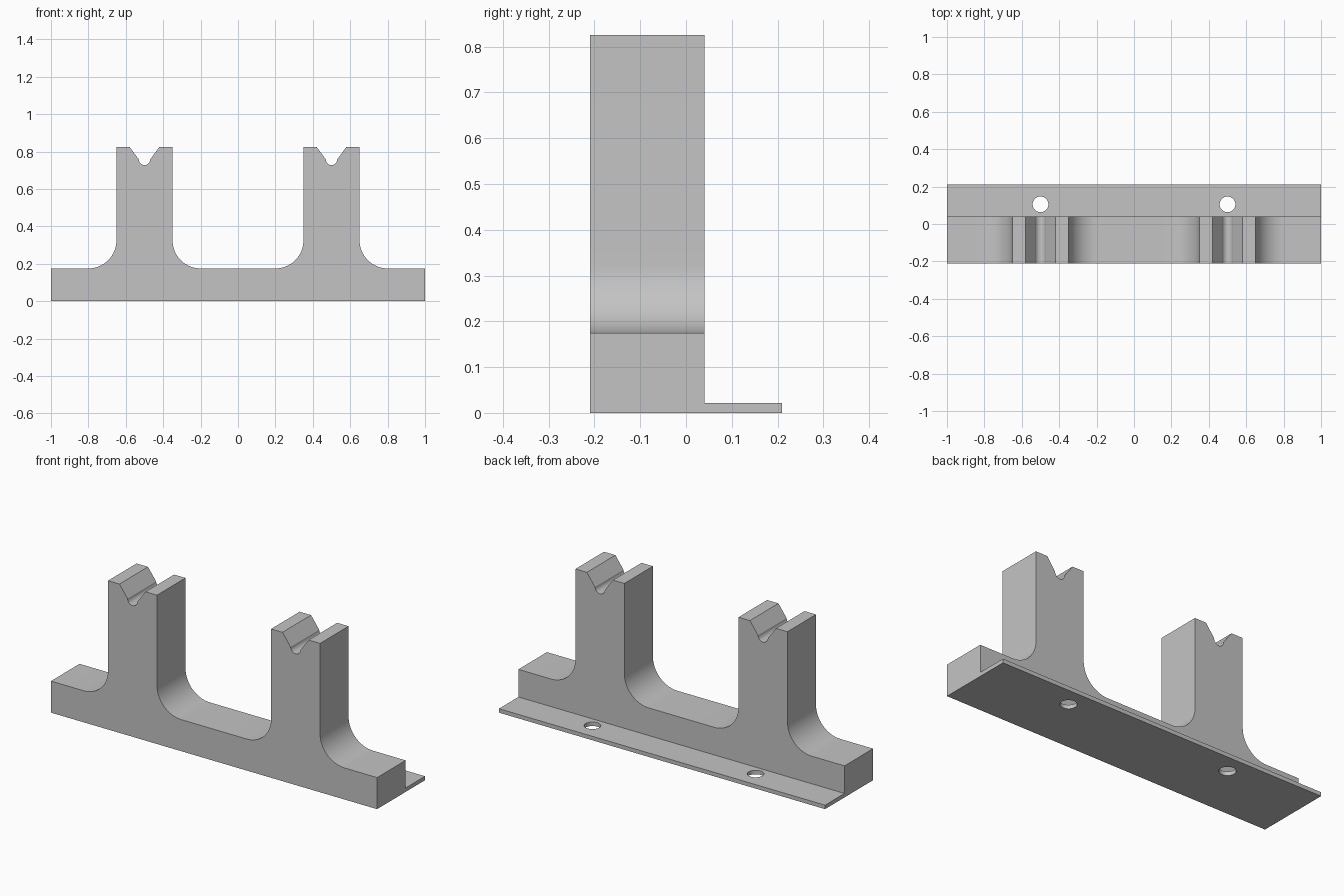
import bpy, bmesh
from math import sin, cos, pi

default = bpy.data.objects.get("Cube")
if default:
    bpy.data.objects.remove(default, do_unlink=True)

FRONT, STEP, BACK = -0.21, 0.04, 0.21
BASE_TOP, POST_TOP = 0.175, 0.825
POST_X, POST_HALF, FILLET = 0.5, 0.15, 0.15
GROOVE_HALF, GROOVE_R, GROOVE_Z = 0.08, 0.03, 0.757
FLANGE_TOP, HOLE_R, HOLE_Y = 0.022, 0.042, 0.105

grey = bpy.data.materials.new("plain grey")
grey.use_nodes = True
colour = (0.55, 0.55, 0.55, 1)
grey.diffuse_color = colour
grey.node_tree.nodes["Principled BSDF"].inputs["Base Color"].default_value = colour


def arc(cx, cz, r, start, end, steps):
    angles = [start + (end - start) * i / steps for i in range(steps + 1)]
    return [(cx + r * cos(a), cz + r * sin(a)) for a in angles]


def add_object(name, bm):
    bmesh.ops.recalc_face_normals(bm, faces=bm.faces)
    mesh = bpy.data.meshes.new(name)
    bm.to_mesh(mesh)
    bm.free()
    mesh.materials.append(grey)
    obj = bpy.data.objects.new(name, mesh)
    bpy.context.collection.objects.link(obj)
    return obj


def smooth(obj):
    bpy.ops.object.select_all(action='DESELECT')
    obj.select_set(True)
    bpy.context.view_layer.objects.active = obj
    bpy.ops.object.shade_smooth_by_angle(angle=pi / 7)


def post_outline(x):
    """Left to right: fillet, post side, grooved top, post side, fillet."""
    reach = POST_HALF + FILLET
    cz = BASE_TOP + FILLET
    return (arc(x - reach, cz, FILLET, -pi / 2, 0, 16)
            + [(x - POST_HALF, POST_TOP), (x - GROOVE_HALF, POST_TOP)]
            + arc(x, GROOVE_Z, GROOVE_R, pi, 2 * pi, 16)
            + [(x + GROOVE_HALF, POST_TOP), (x + POST_HALF, POST_TOP)]
            + arc(x + reach, cz, FILLET, pi, 1.5 * pi, 16))


# Base bar with two grooved posts, extruded front to back
outline = [(-1, 0), (-1, BASE_TOP)]
for side in (-1, 1):
    outline += post_outline(side * POST_X)
outline += [(1, BASE_TOP), (1, 0)]
bm = bmesh.new()
face = bm.faces.new([bm.verts.new((x, FRONT, z)) for x, z in outline])
extruded = bmesh.ops.extrude_face_region(bm, geom=[face])
moved = [v for v in extruded["geom"] if isinstance(v, bmesh.types.BMVert)]
bmesh.ops.translate(bm, vec=(0, STEP - FRONT, 0), verts=moved)
smooth(add_object("base_with_posts", bm))

# Thin mounting flange along the back
bm = bmesh.new()
bmesh.ops.create_cube(bm, size=1)
bmesh.ops.scale(bm, vec=(2, BACK - STEP, FLANGE_TOP), verts=bm.verts)
bmesh.ops.translate(bm, vec=(0, (BACK + STEP) / 2, FLANGE_TOP / 2), verts=bm.verts)
flange = add_object("mounting_flange", bm)

# Screw holes through the flange
bm = bmesh.new()
for side in (-1, 1):
    hole = bmesh.ops.create_cone(bm, cap_ends=True, segments=40,
                                 radius1=HOLE_R, radius2=HOLE_R, depth=0.2)
    bmesh.ops.translate(bm, vec=(side * POST_X, HOLE_Y, 0), verts=hole["verts"])
cutter = add_object("hole_cutter", bm)
cutter.hide_render = True
cut = flange.modifiers.new("screw_holes", 'BOOLEAN')
cut.operation = 'DIFFERENCE'
cut.solver = 'EXACT'
cut.object = cutter
bpy.ops.object.select_all(action='DESELECT')
flange.select_set(True)
bpy.context.view_layer.objects.active = flange
bpy.ops.object.modifier_apply(modifier=cut.name)
bpy.data.objects.remove(cutter, do_unlink=True)
smooth(flange)
